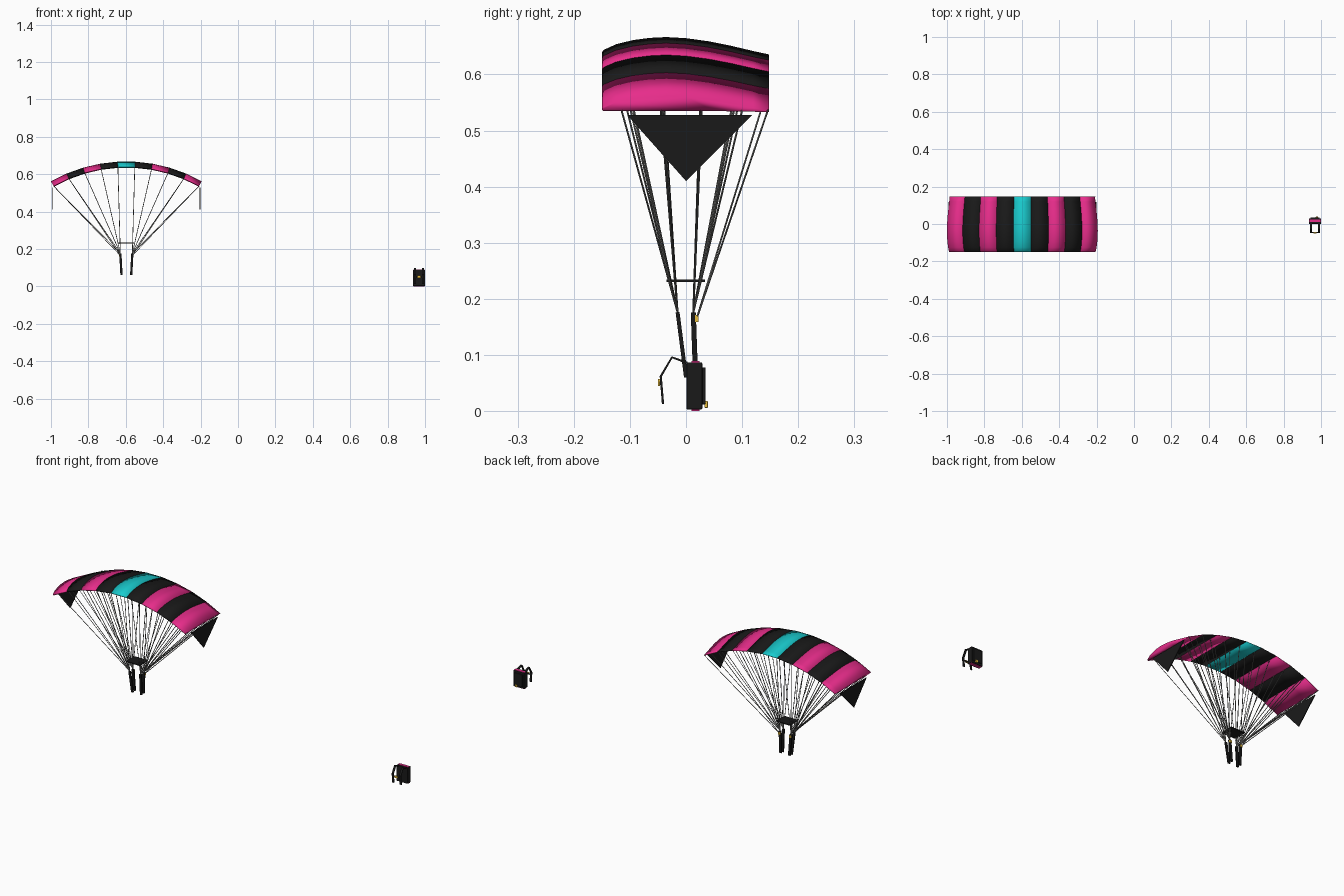
import bpy, bmesh, math
from mathutils import Vector

cube = bpy.data.objects.get("Cube")
if cube:
    bpy.data.objects.remove(cube)


def material(name, rgb):
    m = bpy.data.materials.new(name)
    m.use_nodes = True
    m.diffuse_color = (*rgb, 1)
    m.node_tree.nodes["Principled BSDF"].inputs["Base Color"].default_value = (*rgb, 1)
    return m


PINK = material("pink fabric", (0.84, 0.027, 0.27))
BLACK = material("black fabric", (0.01, 0.01, 0.01))
TEAL = material("teal fabric", (0.01, 0.6, 0.62))
GREY = material("grey cord", (0.22, 0.22, 0.21))
YELLOW = material("yellow metal", (0.85, 0.54, 0.05))


def finish(name, bm, *mats):
    bmesh.ops.recalc_face_normals(bm, faces=bm.faces[:])
    mesh = bpy.data.meshes.new(name)
    bm.to_mesh(mesh)
    bm.free()
    for m in mats:
        mesh.materials.append(m)
    ob = bpy.data.objects.new(name, mesh)
    bpy.context.collection.objects.link(ob)
    return ob


def box(name, lo, hi, mat, bevel=0.0):
    bm = bmesh.new()
    bmesh.ops.create_cube(bm, size=1)
    for v in bm.verts:
        v.co = [a if c < 0 else b for c, a, b in zip(v.co, lo, hi)]
    ob = finish(name, bm, mat)
    if bevel:
        mod = ob.modifiers.new("soft_edges", "BEVEL")
        mod.width, mod.segments = bevel, 2


def solidify(ob, thickness):
    mod = ob.modifiers.new("thickness", "SOLIDIFY")
    mod.thickness, mod.offset = thickness, 0


def strap(name, path, width, mat, thickness):
    """Flat webbing along a path, its width lying along x."""
    bm = bmesh.new()
    half = Vector((width / 2, 0, 0))
    rows = [(bm.verts.new(Vector(p) - half), bm.verts.new(Vector(p) + half)) for p in path]
    for (a, b), (c, d) in zip(rows, rows[1:]):
        bm.faces.new((a, b, d, c))
    solidify(finish(name, bm, mat), thickness)


def cords(name, paths, radius, mat):
    curve = bpy.data.curves.new(name, "CURVE")
    curve.dimensions = "3D"
    curve.bevel_depth, curve.bevel_resolution = radius, 0
    for path in paths:
        s = curve.splines.new("POLY")
        s.points.add(len(path) - 1)
        for p, co in zip(s.points, path):
            p.co = (*co, 1)
    curve.materials.append(mat)
    bpy.context.collection.objects.link(bpy.data.objects.new(name, curve))


# Canopy: nine closed, softly shaded cells along an arc
CX, RADIUS, SPREAD, TOP = -0.597, 0.788, math.radians(29.5), 0.637
CELLS = 9


def arc_point(angle, y, lift=0.0):
    r = RADIUS + lift
    return Vector((CX + r * math.sin(angle), y, TOP - RADIUS + r * math.cos(angle)))


section = [(-0.147, 0), (-0.15, 0.003), (-0.147, 0.008), (-0.125, 0.018), (-0.095, 0.0255),
           (-0.065, 0.0295), (-0.035, 0.031), (0, 0.029), (0.04, 0.0235), (0.08, 0.0155),
           (0.12, 0.006), (0.148, 0), (0.148, -0.002), (0.05, 0), (-0.05, 0)]
bm = bmesh.new()
for cell in range(CELLS):
    start, end = ([bm.verts.new(arc_point(SPREAD * (2 * (cell + e) / CELLS - 1), y, h))
                   for y, h in section] for e in (0, 1))
    faces = [bm.faces.new(start), bm.faces.new(end)]
    for j in range(len(section)):
        k = (j + 1) % len(section)
        faces.append(bm.faces.new((start[j], start[k], end[k], end[j])))
    for f in faces:
        f.smooth = True
        f.material_index = 2 if cell == CELLS // 2 else cell % 2
finish("canopy_cells", bm, PINK, BLACK, TEAL)

for side, label in ((-1, "right"), (1, "left")):
    # Triangular stabilizer hanging from the wing tip
    bm = bmesh.new()
    x = CX + side * 0.394
    bm.faces.new([bm.verts.new((x, y, z)) for y, z in ((-0.105, 0.528), (0.118, 0.528), (0, 0.41))])
    solidify(finish(label + "_stabilizer", bm, BLACK), 0.004)

    # Front and rear risers
    hip, shoulder = CX + side * 0.026, CX + side * 0.032
    front_top, rear_top = (shoulder, -0.015, 0.176), (shoulder, 0.013, 0.176)
    strap(label + "_front_riser", [front_top, (hip, 0.0, 0.06)], 0.012, BLACK, 0.007)
    strap(label + "_rear_riser", [rear_top, (hip, 0.017, 0.062)], 0.012, BLACK, 0.009)
    box(label + "_brake_toggle", (shoulder - 0.006, 0.016, 0.159),
        (shoulder + 0.006, 0.0225, 0.171), YELLOW)

    # Suspension lines from each rib, brake lines from the outer ones
    lines = []
    for rib in range(5):
        angle = side * SPREAD * (2 * rib + 1) / CELLS
        rows = [(-0.115, front_top), (-0.045, front_top), (0.028, rear_top), (0.1, rear_top)]
        if rib > 2:
            rows.append((0.146, (shoulder, 0.019, 0.165)))
        lines += [(arc_point(angle, y, 0.002), end) for y, end in rows]
    cords(label + "_suspension_lines", lines, 0.0018, GREY)

# Slider above the risers
box("slider", (CX - 0.041, -0.035, 0.23), (CX + 0.041, 0.034, 0.235), BLACK)

# Backpack
PX = 0.9675
box("pack_body", (PX - 0.0325, 0.001, 0.003), (PX + 0.0325, 0.029, 0.087), BLACK, 0.002)
box("pack_back_flap", (PX - 0.025, 0.028, 0.012), (PX + 0.025, 0.035, 0.078), BLACK, 0.002)
box("pack_top_panel", (PX - 0.03, 0.01, 0.084), (PX + 0.03, 0.024, 0.089), PINK)
box("pack_bottom_panel", (PX - 0.03, 0.01, 0.0), (PX + 0.03, 0.024, 0.005), PINK)
box("release_handle", (PX + 0.004, 0.033, 0.006), (PX + 0.016, 0.039, 0.018), YELLOW, 0.001)

# Shoulder straps and chest buckle
for side, label in ((-1, "right"), (1, "left")):
    x = PX + side * 0.022
    strap(label + "_shoulder_strap",
          [(x, y, z) for y, z in ((0.002, 0.086), (-0.025, 0.096), (-0.045, 0.062), (-0.041, 0.013))],
          0.011, BLACK, 0.004)
box("chest_strap", (PX - 0.022, -0.047, 0.047), (PX + 0.022, -0.044, 0.053), BLACK)
box("chest_buckle", (PX - 0.008, -0.05, 0.045), (PX + 0.008, -0.0465, 0.057), YELLOW)
